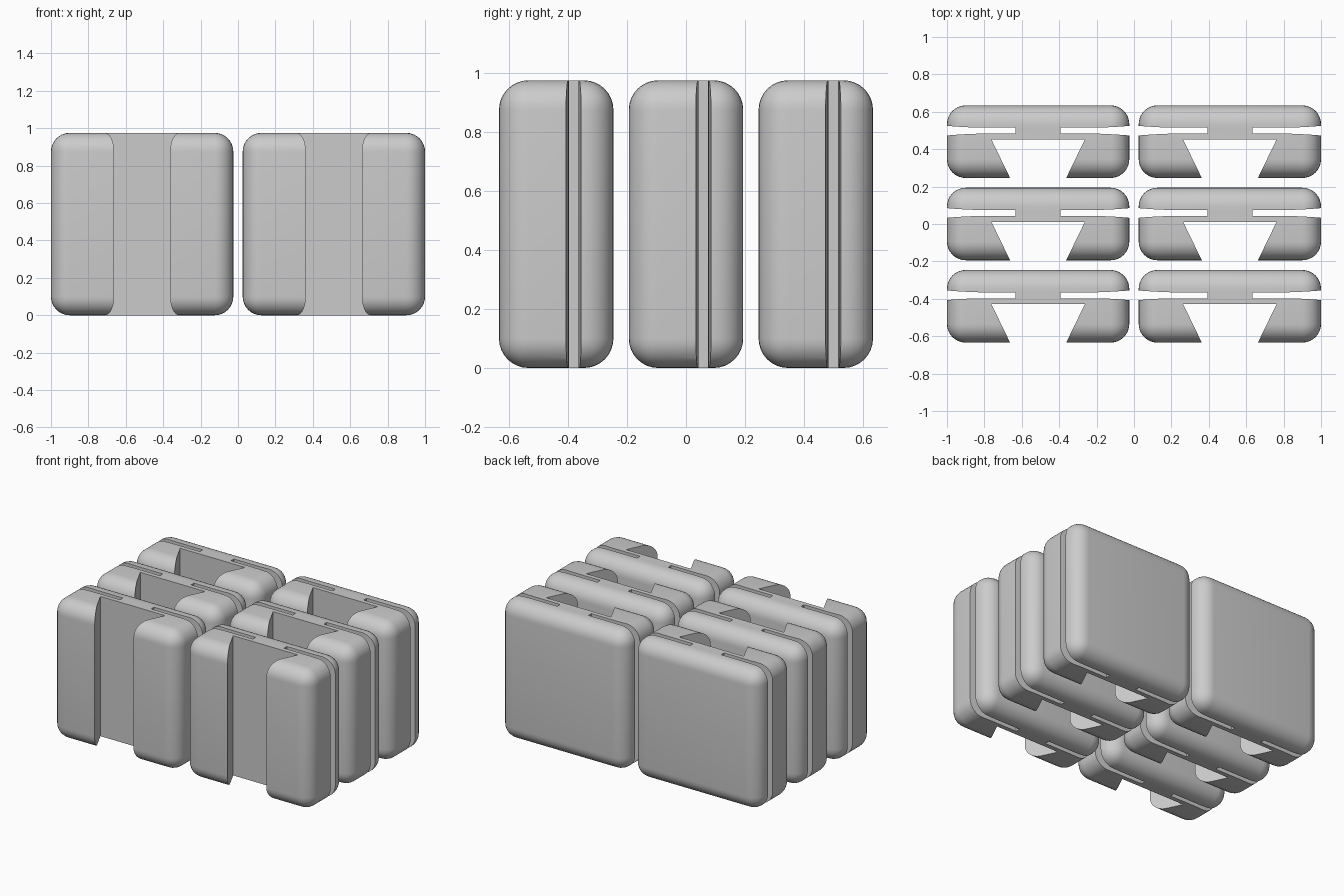
import bpy, bmesh

if "Cube" in bpy.data.objects:
    bpy.data.objects.remove(bpy.data.objects["Cube"])

W, D, H = 0.975, 0.388, 0.975   # block size
R = 0.1                         # edge rounding

grey = bpy.data.materials.new("plain grey")
grey.diffuse_color = (0.6, 0.6, 0.6, 1)
grey.use_nodes = True
grey.node_tree.nodes["Principled BSDF"].inputs["Base Color"].default_value = grey.diffuse_color


def prism(name, outline):
    """Vertical cutter taller than the block, from an x/y outline."""
    bm = bmesh.new()
    face = bm.faces.new([bm.verts.new((x, y, -0.1)) for x, y in outline])
    ext = bmesh.ops.extrude_face_region(bm, geom=[face])
    top = [v for v in ext["geom"] if isinstance(v, bmesh.types.BMVert)]
    bmesh.ops.translate(bm, verts=top, vec=(0, 0, H + 0.2))
    bmesh.ops.recalc_face_normals(bm, faces=bm.faces)
    mesh = bpy.data.meshes.new(name)
    bm.to_mesh(mesh)
    bm.free()
    obj = bpy.data.objects.new(name, mesh)
    bpy.context.collection.objects.link(obj)
    obj.hide_render = True
    return obj


# Rounded block
bpy.ops.mesh.primitive_cube_add(size=1, location=(0, 0, H / 2))
block = bpy.context.object
block.name = "block"
block.scale = (W, D, H)
bpy.ops.object.transform_apply(location=True, rotation=False, scale=True)
block.data.materials.append(grey)
bevel = block.modifiers.new("rounding", 'BEVEL')
bevel.width = R
bevel.segments = 8

# Dovetail channel in the front
slope = 0.1 / 0.206
front = -D / 2 - 0.03
inner = 0.15 - slope * 0.03
cutters = [prism("dovetail_cutter", [(-inner, front), (inner, front),
                                     (0.25, 0.012), (-0.25, 0.012)])]

# Flared slots in both sides
yc = 0.059
half = [(0.12, 0.016), (0.32, 0.016), (0.36, 0.0175), (0.41, 0.02),
        (0.46, 0.0235), (0.50, 0.027)]
for side in (-1, 1):
    outline = [(side * x, yc - h) for x, h in half]
    outline += [(side * x, yc + h) for x, h in reversed(half)]
    cutters.append(prism("slot_cutter", outline))

for cutter in cutters:
    cut = block.modifiers.new("cut", 'BOOLEAN')
    cut.operation = 'DIFFERENCE'
    cut.solver = 'EXACT'
    cut.object = cutter

bpy.context.view_layer.objects.active = block
for mod in list(block.modifiers):
    bpy.ops.object.modifier_apply(modifier=mod.name)
for cutter in cutters:
    bpy.data.objects.remove(cutter)

bpy.ops.object.select_all(action='DESELECT')
block.select_set(True)
bpy.ops.object.shade_smooth_by_angle()

# Two columns by three rows of the same block
first = True
for x in (-0.5125, 0.5125):
    for y in (-0.44, 0, 0.44):
        obj = block
        if not first:
            obj = block.copy()
            bpy.context.collection.objects.link(obj)
        first = False
        obj.location = (x, y, 0)
